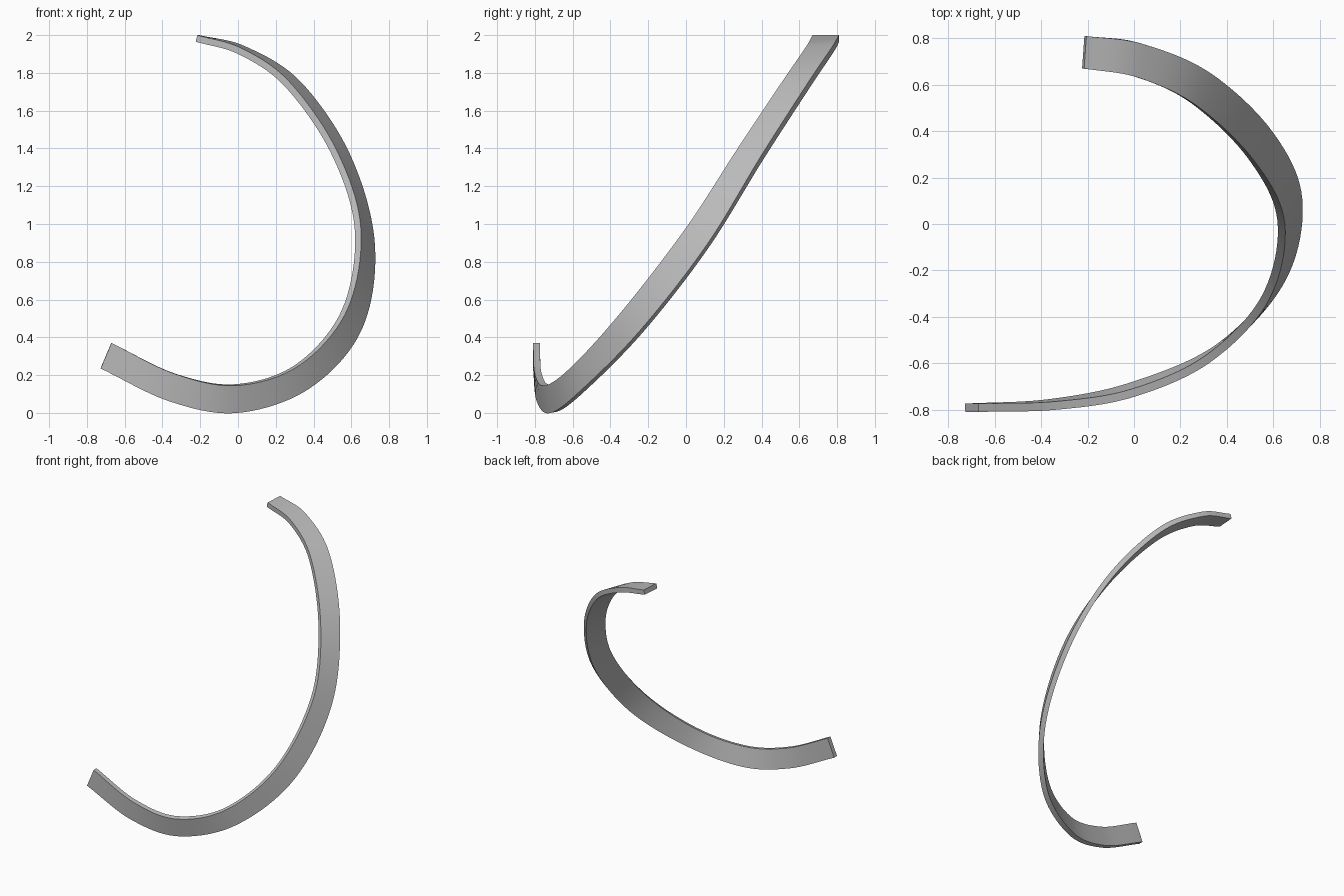
import bpy, bmesh
from mathutils import Vector

cube = bpy.data.objects.get("Cube")
if cube:
    bpy.data.objects.remove(cube, do_unlink=True)

THICKNESS = 0.036
STEPS = 10

# Outer face of the band: upper edge and lower edge at each station
STATIONS = [
    ((-.215, .67, 2.0), (-.205, .81, 2.0)),
    ((.02, .63, 1.93), (.04, .775, 1.94)),
    ((.27, .51, 1.755), (.33, .65, 1.755)),
    ((.52, .27, 1.395), (.595, .40, 1.365)),
    ((.65, 0, .98), (.725, .11, .89)),
    ((.58, -.33, .55), (.655, -.24, .44)),
    ((.33, -.595, .255), (.38, -.545, .13)),
    ((0, -.745, .145), (0, -.715, 0)),
    ((-.33, -.80, .205), (-.36, -.79, .06)),
    ((-.67, -.81, .37), (-.727, -.81, .235)),
]


def smooth_path(points):
    """Catmull-Rom curve through the points."""
    p = [Vector(q) for q in points]
    p = [2 * p[0] - p[1]] + p + [2 * p[-1] - p[-2]]
    path = []
    for i in range(1, len(p) - 2):
        a, b, c, d = p[i - 1:i + 3]
        for k in range(STEPS):
            t = k / STEPS
            path.append(b + (c - a) * t / 2
                        + (a - b * 2.5 + c * 2 - d / 2) * t ** 2
                        + (b * 3 - a - c * 3 + d) * t ** 3 / 2)
    path.append(p[-2])
    return path


upper = smooth_path([s[0] for s in STATIONS])
lower = smooth_path([s[1] for s in STATIONS])
middle = [(a + b) / 2 for a, b in zip(upper, lower)]

# Rectangular section swept along the band
bm = bmesh.new()
rings = []
last = len(middle) - 1
for i, (a, b) in enumerate(zip(upper, lower)):
    tangent = middle[min(i + 1, last)] - middle[max(i - 1, 0)]
    inward = tangent.cross(b - a).normalized() * THICKNESS
    if inward.dot(Vector((0, 0, 1)) - middle[i]) < 0:
        inward.negate()
    rings.append([bm.verts.new(v) for v in (a, b, b + inward, a + inward)])
for r, s in zip(rings, rings[1:]):
    for j in range(4):
        k = (j + 1) % 4
        bm.faces.new((r[j], r[k], s[k], s[j]))
bm.faces.new(rings[0])
bm.faces.new(rings[-1])
bmesh.ops.recalc_face_normals(bm, faces=bm.faces)
mesh = bpy.data.meshes.new("curved_band")
bm.to_mesh(mesh)
bm.free()

band = bpy.data.objects.new("curved_band", mesh)
bpy.context.collection.objects.link(band)

# Plain grey
grey = bpy.data.materials.new("grey")
grey.use_nodes = True
colour = (0.5, 0.5, 0.5, 1)
grey.diffuse_color = colour
grey.node_tree.nodes["Principled BSDF"].inputs["Base Color"].default_value = colour
mesh.materials.append(grey)

bpy.ops.object.select_all(action="DESELECT")
band.select_set(True)
bpy.context.view_layer.objects.active = band
bpy.ops.object.shade_smooth_by_angle(angle=0.6)
